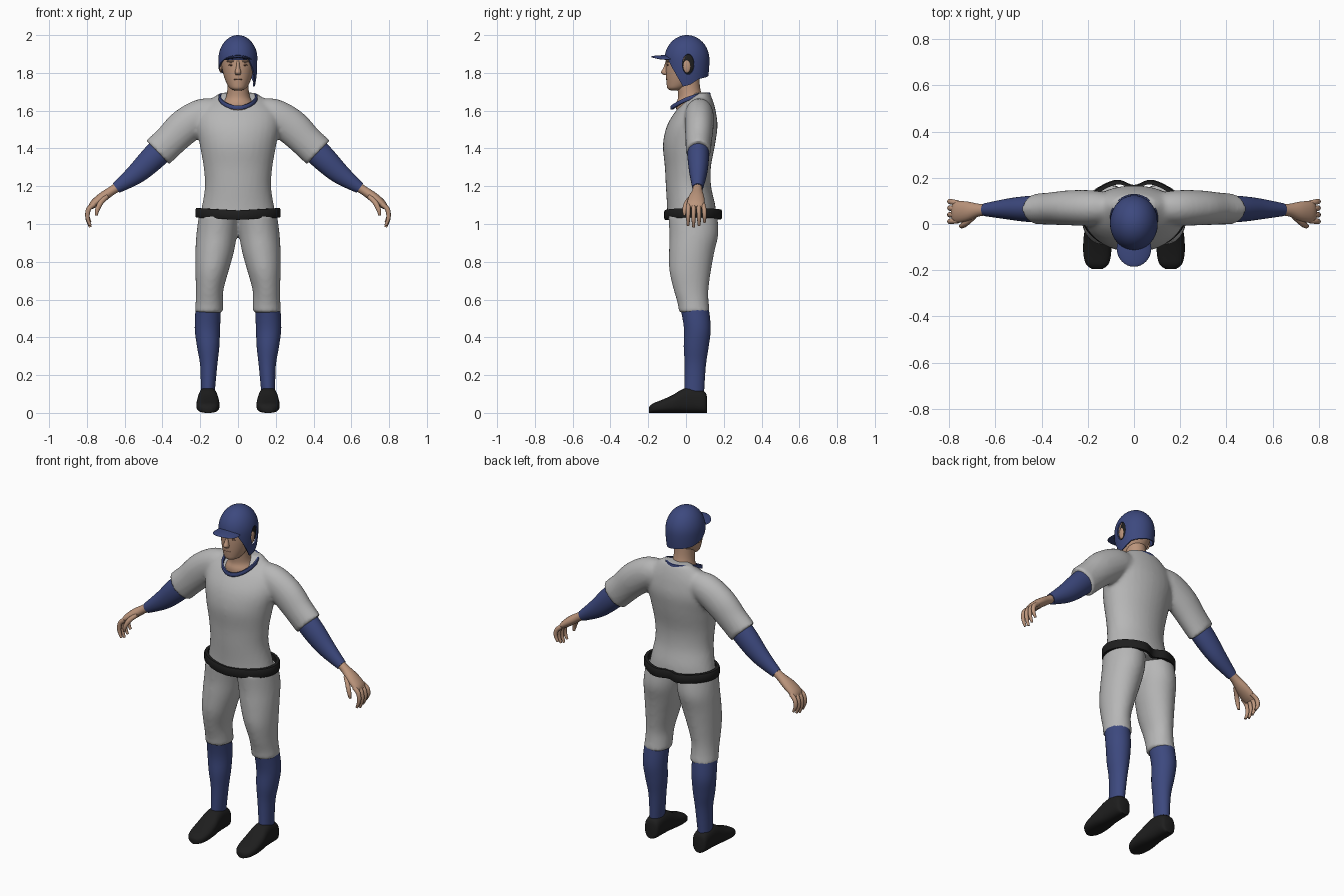
import bpy, bmesh, math
from mathutils import Vector

if "Cube" in bpy.data.objects:
    bpy.data.objects.remove(bpy.data.objects["Cube"])

def material(name, rgb):
    m = bpy.data.materials.new(name)
    m.use_nodes = True
    m.diffuse_color = (*rgb, 1)
    m.node_tree.nodes["Principled BSDF"].inputs["Base Color"].default_value = (*rgb, 1)
    return m

GREY = material("cloth grey", (.47, .47, .47))
BLUE = material("team blue", (.046, .066, .21))
BLACK = material("leather black", (.013, .013, .013))
SKIN = material("skin", (.50, .30, .20))
SHADE = material("dark skin", (.20, .10, .065))
X, Y, Z = Vector((1, 0, 0)), Vector((0, 1, 0)), Vector((0, 0, 1))

def finish(name, bm, mat, angle=50):
    bmesh.ops.recalc_face_normals(bm, faces=bm.faces)
    me = bpy.data.meshes.new(name)
    bm.to_mesh(me)
    bm.free()
    me.materials.append(mat)
    ob = bpy.data.objects.new(name, me)
    bpy.context.collection.objects.link(ob)
    shade(ob, angle)
    return ob

def shade(ob, angle=50):
    for o in bpy.context.selected_objects:
        o.select_set(False)
    ob.select_set(True)
    bpy.context.view_layer.objects.active = ob
    bpy.ops.object.shade_smooth_by_angle(angle=math.radians(angle))

def spline(rings, steps=4):
    # Catmull-Rom through the section list
    p = [rings[0], *rings, rings[-1]]
    out = []
    for a, b, c, d in zip(p, p[1:], p[2:], p[3:]):
        for k in range(steps):
            t = k / steps
            out.append([.5 * (2*j + (l-i)*t + (2*i-5*j+4*l-m)*t*t + (3*j-i-3*l+m)*t**3)
                        for i, j, l, m in zip(a, b, c, d)])
    return out + [list(rings[-1])]

def add_loft(bm, rings, u, t=None, s=1, n=32, power=1):
    # Rings are (x, y, z, radius along u, radius across)
    rings = spline(rings)
    pts = [Vector((s * r[0], r[1], r[2])) for r in rings]
    loops = []
    for i, r in enumerate(rings):
        tan = t or (pts[min(i+1, len(pts)-1)] - pts[max(i-1, 0)]).normalized()
        v = tan.cross(u)
        loop = []
        for k in range(n):
            c, q = math.cos(math.tau*k/n), math.sin(math.tau*k/n)
            c, q = [math.copysign(abs(w)**power, w) for w in (c, q)]
            loop.append(bm.verts.new(pts[i] + u*c*r[3] + v*q*r[4]))
        loops.append(loop)
    for a, b in zip(loops, loops[1:]):
        for k in range(n):
            bm.faces.new((a[k], a[(k+1) % n], b[(k+1) % n], b[k]))
    bm.faces.new(loops[0])
    bm.faces.new(loops[-1])

def loft(name, rings, mat, u=X, t=None, s=1, n=32, power=1):
    bm = bmesh.new()
    add_loft(bm, rings, u, t, s, n, power)
    return finish(name, bm, mat)

def ball(name, loc, scale, mat, bend=0):
    bm = bmesh.new()
    bmesh.ops.create_uvsphere(bm, u_segments=32, v_segments=16, radius=1)
    for v in bm.verts:
        v.co = Vector([l + c*k for l, c, k in zip(loc, v.co, scale)])
        v.co.z -= bend * v.co.x**2
    return finish(name, bm, mat)

def band(name, path, height, thick, mat, n=96):
    # Closed strap following path(angle)
    bm = bmesh.new()
    loops = []
    for k in range(n):
        p = path(math.tau*k/n)
        out = Vector((p.x, p.y - .03, 0)).normalized() * thick
        loops.append([bm.verts.new(p + out*a + Z*height*b) for a, b in
                      ((1, -.7), (1, .7), (.6, 1), (-1, 1), (-1, -1), (.6, -1))])
    for k in range(n):
        a, b = loops[k], loops[(k+1) % n]
        for j in range(6):
            bm.faces.new((a[j], a[(j+1) % 6], b[(j+1) % 6], b[j]))
    return finish(name, bm, mat)

def bake(ob):
    dg = bpy.context.evaluated_depsgraph_get()
    me = bpy.data.meshes.new_from_object(ob.evaluated_get(dg))
    ob.modifiers.clear()
    ob.data = me

def blend_and_paint(ob, cuts, rule):
    # Fuse overlapping shells, cut along colour borders, paint by rule
    r = ob.modifiers.new("fuse", 'REMESH')
    r.mode, r.voxel_size = 'VOXEL', .011
    m = ob.modifiers.new("soften", 'SMOOTH')
    m.iterations = 7
    bake(ob)
    bm = bmesh.new()
    bm.from_mesh(ob.data)
    for co, no in cuts:
        bmesh.ops.bisect_plane(bm, geom=bm.verts[:]+bm.edges[:]+bm.faces[:], plane_co=co, plane_no=no)
    for f in bm.faces:
        f.material_index = int(rule(f.calc_center_median()))
    bm.to_mesh(ob.data)
    bm.free()
    ob.data.materials.clear()
    for mat in (GREY, BLUE):
        ob.data.materials.append(mat)
    shade(ob)

# Jersey: torso and sleeves
bm = bmesh.new()
add_loft(bm, [(0, .03, 1.03, .205, .13), (0, .027, 1.1, .19, .128), (0, .013, 1.2, .175, .12),
              (0, .01, 1.3, .182, .122), (0, .016, 1.42, .203, .138), (0, .033, 1.52, .22, .134),
              (0, .052, 1.6, .205, .105), (0, .07, 1.655, .15, .072), (0, .085, 1.695, .095, .04)], X, Z)
for s in (1, -1):
    add_loft(bm, [(.08, .07, 1.585, .06, .07), (.18, .07, 1.578, .076, .088), (.28, .07, 1.517, .076, .095),
                  (.36, .067, 1.44, .07, .088), (.425, .065, 1.378, .066, .088)], Y, None, s)
jersey = finish("jersey", bm, GREY)
cuff_dir = Vector((.72, 0, -.69))
cuff = Vector((.425, .065, 1.378))
stripes = (-.066, -.049, -.034, -.017)
cuts = [(Vector((x, 0, 0)), X) for x in (-.018, .005)] + [(Z*1.56, Z)]
for s in (1, -1):
    m = Vector((s, 1, 1))
    cuts += [((cuff + cuff_dir*d) * m, cuff_dir * m) for d in stripes]

def jersey_rule(c):
    if -.018 < c.x < .005 and c.y < 0 and c.z < 1.56:
        return True
    d = (Vector((abs(c.x), c.y, c.z)) - cuff).dot(cuff_dir)
    return abs(c.x) > .33 and (stripes[0] < d < stripes[1] or stripes[2] < d < stripes[3])
blend_and_paint(jersey, cuts, jersey_rule)

# Knee trousers with side stripe
bm = bmesh.new()
for s in (1, -1):
    add_loft(bm, [(.1, .035, 1.05, .107, .13), (.112, .042, .95, .108, .13), (.124, .03, .85, .102, .12),
                  (.138, .022, .75, .088, .11), (.15, .027, .65, .073, .092), (.152, .038, .58, .073, .083),
                  (.154, .045, .53, .077, .083)], X, Z, s)
trousers = finish("trousers", bm, GREY)
blend_and_paint(trousers, [(Y*.052, Y), (Y*.069, Y)],
                lambda c: .052 < c.y < .069 and abs(c.x) > .175 and c.z > .54)

# Belt and floating collar
def belt_path(a):
    x, y = .215*math.cos(a), .035 + .14*math.sin(a)
    if y > .035:
        y += .018*math.sin(a) - .035*math.exp(-(x/.045)**2)
    return Vector((x, y, 1.047 + .012*abs(math.cos(a))))
band("belt", belt_path, .025, .011, BLACK)
band("collar", lambda a: Vector((.098*math.cos(a), .024 + .1*math.sin(a),
     1.65 + .034*math.sin(a) + .018*math.cos(a)**2)), .011, .006, BLUE)

# Limbs
for s, side in ((1, "left"), (-1, "right")):
    loft(side + "_sock", [(.157, .045, .56, .067, .075), (.162, .06, .45, .067, .071), (.158, .054, .35, .059, .066),
         (.155, .049, .25, .045, .056), (.16, .043, .1, .036, .052)], BLUE, X, Z, s)
    shoe = [(.11, .03, .09), (.095, .045, .115), (.03, .05, .134), (-.02, .054, .125), (-.07, .06, .095),
            (-.13, .06, .068), (-.175, .048, .05), (-.195, .022, .032)]
    loft(side + "_shoe", [(.159, y, h/2, w, h/2) for y, w, h in shoe], BLACK, X, -Y, s, 32, .75)
    loft(side + "_undersleeve", [(.39, .065, 1.41, .056, .07), (.46, .065, 1.34, .056, .066),
         (.54, .065, 1.265, .046, .054), (.645, .062, 1.19, .028, .03)], BLUE, Y, None, s)
    loft(side + "_hand", [(.62, .062, 1.207, .024, .025), (.67, .06, 1.175, .027, .024), (.72, .055, 1.14, .042, .026),
         (.765, .052, 1.105, .047, .021), (.782, .052, 1.085, .04, .012)], SKIN, Y, None, s, 20)
    for i, finger in enumerate(("index", "middle", "ring", "little")):
        y, k = .015 + .025*i, (1, 1.1, 1, .8)[i]
        loft(f"{side}_{finger}_finger", [(.76, y, 1.105, .012, .013), (.79, y + .003*(i-1), 1.08, .012, .013),
             (.797, y + .004*(i-1), 1.08 - .045*k, .011, .011), (.782, y + .004*(i-1), 1.08 - .088*k, .007, .007)],
             SKIN, Y, None, s, 12)
    loft(side + "_thumb", [(.69, .035, 1.15, .014, .016), (.725, .005, 1.115, .014, .015),
         (.745, -.008, 1.075, .011, .012), (.75, -.008, 1.045, .006, .007)], SKIN, Y, None, s, 12)
    # Facial details and ears
    ball(side + "_ear", (s*.091, .005, 1.835), (.009, .02, .034), SKIN)
    ball(side + "_eye", (s*.036, -.097, 1.842), (.014, .004, .005), SHADE)
    ball(side + "_brow", (s*.037, -.096, 1.862), (.024, .009, .006), SKIN)

# Head and neck
loft("neck", [(0, .04, 1.56, .1, .085), (0, .032, 1.63, .088, .085), (0, .024, 1.67, .064, .066),
              (0, .015, 1.72, .056, .06), (0, .01, 1.79, .056, .06)], SKIN, X, Z)
loft("head", [(0, -.058, 1.708, .02, .025), (0, -.05, 1.718, .042, .048), (0, -.03, 1.745, .06, .073),
              (0, -.012, 1.79, .077, .094), (0, -.002, 1.845, .088, .104), (0, 0, 1.9, .088, .1),
              (0, 0, 1.95, .06, .07)], SKIN, X, Z)
loft("nose", [(0, -.095, 1.865, .008, .012), (0, -.104, 1.83, .01, .014), (0, -.112, 1.803, .017, .02),
              (0, -.106, 1.789, .012, .012)], SKIN, X, -Z, 1, 16)
ball("mouth", (0, -.099, 1.765), (.023, .006, .0035), SHADE)

# Helmet shell: lower rim dips into one ear flap on the left
rim = [(-56, 1.87), (-36, 1.81), (-12, 1.728), (10, 1.738), (35, 1.768), (90, 1.785), (150, 1.80),
       (185, 1.825), (220, 1.868), (304, 1.87)]

def rim_height(deg):
    for (a, z0), (b, z1) in zip(rim, rim[1:]):
        if a <= deg <= b:
            return z0 + (z1 - z0)*(deg - a)/(b - a)

bm = bmesh.new()
cols, rows = 90, 16
grid = []
for c in range(cols):
    deg = -56 + 360*c/cols
    a, low = math.radians(deg), rim_height(deg)
    col = []
    for k in range(rows):
        z = low + (2 - low)*math.sin(math.pi/2*k/rows)
        t = (z - 1.87)/.13
        r = math.sqrt(1 - t*t) if t > 0 else 1 - .12*t*t
        col.append(bm.verts.new((.104*r*math.cos(a), .005 + .119*r*math.sin(a), z)))
    grid.append(col)
apex = bm.verts.new((0, .005, 2))
for c in range(cols):
    a, b = grid[c], grid[(c+1) % cols]
    for k in range(rows - 1):
        bm.faces.new((a[k], b[k], b[k+1], a[k+1]))
    bm.faces.new((a[-1], b[-1], apex))
helmet = finish("helmet", bm, BLUE)
cutter = ball("ear_hole_cutter", (.11, .012, 1.845), (.05, .032, .056), BLUE)
cutter.hide_render = True
solid = helmet.modifiers.new("shell", 'SOLIDIFY')
solid.thickness, solid.offset = .008, -1
hole = helmet.modifiers.new("ear_hole", 'BOOLEAN')
hole.object, hole.operation = cutter, 'DIFFERENCE'
bake(helmet)
bpy.data.objects.remove(cutter)
shade(helmet, 40)
ball("ear_padding", (.083, .014, 1.85), (.012, .034, .058), BLACK)
ball("helmet_brim", (0, -.105, 1.885), (.075, .08, .009), BLUE, 2.5)
